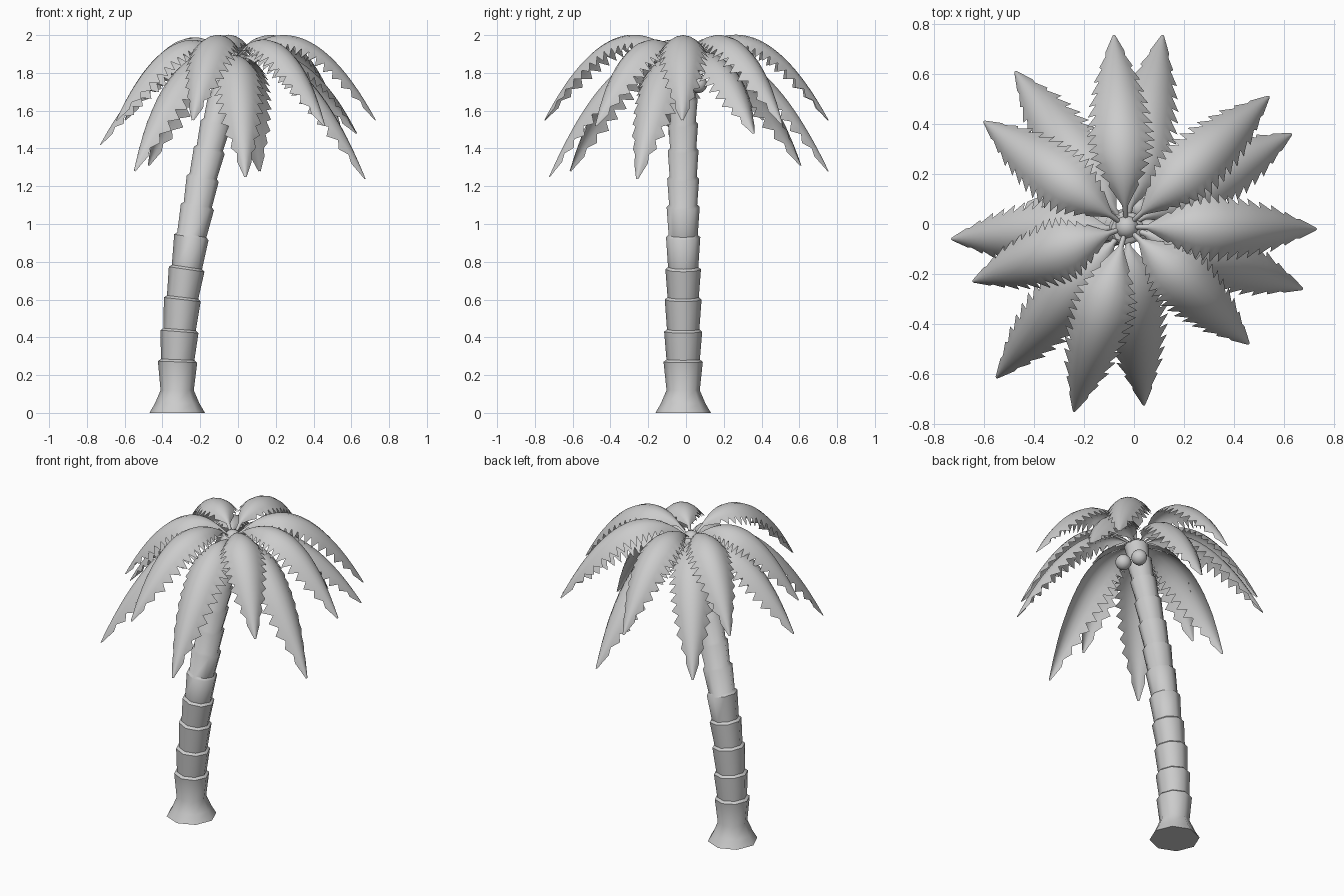
import bpy, bmesh, math
from mathutils import Vector

if "Cube" in bpy.data.objects:
    bpy.data.objects.remove(bpy.data.objects["Cube"])

grey = bpy.data.materials.new("light_grey")
grey.diffuse_color = (0.6, 0.6, 0.6, 1)
grey.use_nodes = True
grey.node_tree.nodes["Principled BSDF"].inputs["Base Color"].default_value = grey.diffuse_color


def finish(name, bm, angle):
    bmesh.ops.recalc_face_normals(bm, faces=bm.faces)
    me = bpy.data.meshes.new(name)
    bm.to_mesh(me)
    bm.free()
    me.materials.append(grey)
    ob = bpy.data.objects.new(name, me)
    bpy.context.collection.objects.link(ob)
    bpy.ops.object.select_all(action='DESELECT')
    ob.select_set(True)
    bpy.context.view_layer.objects.active = ob
    bpy.ops.object.shade_smooth_by_angle(angle=math.radians(angle))
    return ob


def lerp_table(table, t):
    for (a, va), (b, vb) in zip(table, table[1:]):
        if t <= b:
            return va + (vb - va) * (t - a) / (b - a)
    return table[-1][1]


# Trunk: leaning stack of flared segments on a wide foot
SIDES = 8
LEAN = [(0, -.322), (.12, -.322), (.27, -.32), (.43, -.31), (.6, -.295), (.76, -.272),
        (.93, -.247), (1.09, -.215), (1.24, -.187), (1.39, -.152), (1.53, -.118),
        (1.66, -.082), (1.78, -.05), (1.87, -.03)]
Y0 = -.015
rings = [(0, .147), (.05, .118), (.12, .088)]
for i in range(2, len(LEAN)):
    z = LEAN[i][0]
    r = .104 - .032 * (z - .27) / 1.6
    rings += [(z, r), (z + .012, r * .85)]
bm = bmesh.new()
prev = None
for z, r in rings:
    x = lerp_table(LEAN, z)
    slope = 0 if z < .2 else (lerp_table(LEAN, z + .1) - lerp_table(LEAN, z - .1)) / .2
    ring = []
    for k in range(SIDES):
        a = 2 * math.pi * k / SIDES
        dx = r * math.cos(a)
        ring.append(bm.verts.new((x + dx, Y0 + r * math.sin(a), z - dx * slope)))
    if prev:
        for k in range(SIDES):
            j = (k + 1) % SIDES
            bm.faces.new((prev[k], prev[j], ring[j], ring[k]))
    else:
        bm.faces.new(ring)
    prev = ring
bm.faces.new(prev)
finish("trunk", bm, 50)

# Fronds: arched sheets with saw-toothed edges on a thin stalk
CROWN = Vector((-.03, -.012))
WIDTH = [(0, .008), (.09, .012), (.12, .03), (.22, .085), (.36, .128), (.5, .138),
         (.68, .125), (.82, .095), (.92, .05), (1, .006)]
ROWS = 34


def frond(name, tip, z0, rise):
    flat = Vector(tip[:2]) - CROWN
    length = flat.length
    d = flat.normalized()
    out, side, up = Vector((d.x, d.y, 0)), Vector((-d.y, d.x, 0)), Vector((0, 0, 1))
    bend = (z0 + rise * length - tip[2]) / length ** 2
    bm = bmesh.new()
    prev = None
    for i in range(ROWS + 1):
        t = i / ROWS
        r = .015 + t * (length - .015)
        mid = Vector((CROWN.x, CROWN.y, 0)) + out * r + up * (z0 + rise * r - bend * r * r)
        tan = (out + up * (rise - 2 * bend * r)).normalized()
        nor = side.cross(tan)
        if nor.z < 0:
            nor = -nor
        w = lerp_table(WIDTH, t)
        notch = .72 if i % 2 and .15 < t < .95 else 1
        row = []
        for u in (-notch, -.55, -.28, 0, .28, .55, notch):
            row.append(bm.verts.new(mid + side * (u * w) - nor * (.7 * w * u * u)))
        if prev:
            for k in range(6):
                bm.faces.new((prev[k], prev[k + 1], row[k + 1], row[k]))
        prev = row
    ob = finish(name, bm, 60)
    # keep the sheet facing upward
    me = ob.data
    if sum(p.normal.z * p.area for p in me.polygons) < 0:
        me.flip_normals()


UPPER = [(.73, -.02, 1.55), (.54, .51, 1.53), (-.08, .755, 1.55), (-.6, .41, 1.55),
         (-.645, -.23, 1.55), (-.24, -.75, 1.55), (.46, -.48, 1.52)]
LOWER = [(.63, .36, 1.48), (.115, .755, 1.28), (-.475, .61, 1.31), (-.73, -.06, 1.42),
         (-.55, -.615, 1.28), (.04, -.725, 1.25), (.675, -.26, 1.24)]
for i, tip in enumerate(UPPER):
    frond(f"upper_frond_{i + 1}", tip, 1.86, 1.03)
for i, tip in enumerate(LOWER):
    frond(f"lower_frond_{i + 1}", tip, 1.85, .6)

# Crown bud closing the trunk top
bm = bmesh.new()
bmesh.ops.create_uvsphere(bm, u_segments=10, v_segments=6, radius=.05)
bmesh.ops.translate(bm, verts=bm.verts, vec=(CROWN.x, CROWN.y, 1.865))
finish("crown_bud", bm, 60)

# Coconuts hanging under the crown
for i, c in enumerate([(.06, -.025, 1.73), (.015, .065, 1.74)]):
    bm = bmesh.new()
    bmesh.ops.create_uvsphere(bm, u_segments=14, v_segments=10, radius=.047)
    bmesh.ops.translate(bm, verts=bm.verts, vec=c)
    finish(f"coconut_{i + 1}", bm, 60)
